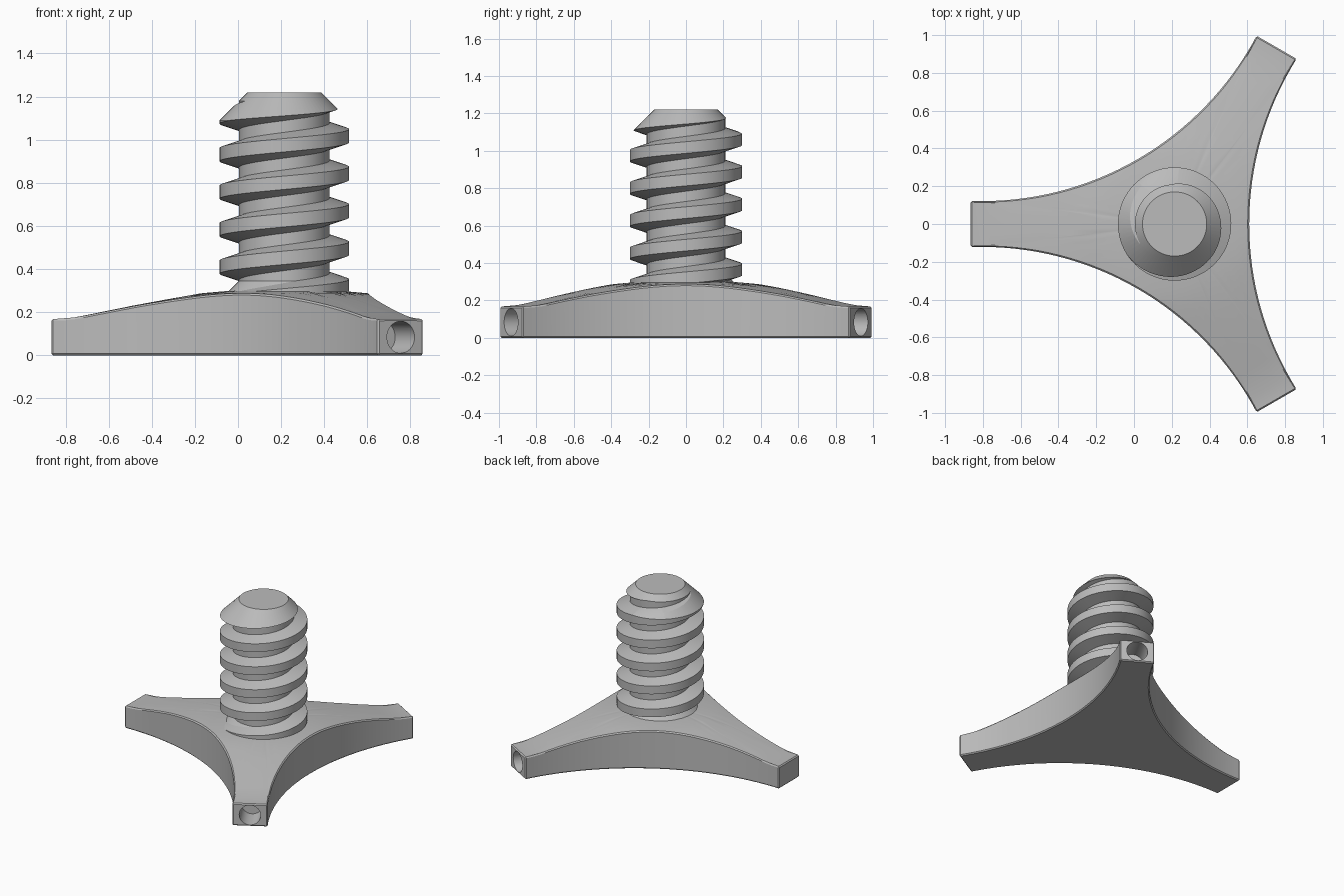
import bpy, bmesh, math
from mathutils import Vector, Matrix

old = bpy.data.objects.get("Cube")
if old:
    bpy.data.objects.remove(old, do_unlink=True)

HUB_X = 0.215          # screw axis
ARM, HALF, WAIST = 1.08, 0.122, 0.395
PITCH, TOP = 0.174, 1.22

grey = bpy.data.materials.new("plain_grey")
grey.use_nodes = True
colour = (0.5, 0.5, 0.5, 1)
grey.diffuse_color = colour
grey.node_tree.nodes["Principled BSDF"].inputs["Base Color"].default_value = colour


def make_object(name, bm):
    bmesh.ops.recalc_face_normals(bm, faces=bm.faces)
    mesh = bpy.data.meshes.new(name)
    bm.to_mesh(mesh)
    bm.free()
    mesh.materials.append(grey)
    obj = bpy.data.objects.new(name, mesh)
    obj.location.x = HUB_X
    bpy.context.collection.objects.link(obj)
    return obj


def activate(obj):
    bpy.ops.object.select_all(action='DESELECT')
    obj.select_set(True)
    bpy.context.view_layer.objects.active = obj


def smooth(obj):
    activate(obj)
    bpy.ops.object.shade_smooth_by_angle(angle=math.radians(28))


def boolean(obj, cutter, operation):
    mod = obj.modifiers.new("cut", 'BOOLEAN')
    mod.operation, mod.object, mod.solver = operation, cutter, 'EXACT'
    activate(obj)
    bpy.ops.object.modifier_apply(modifier=mod.name)
    bpy.data.objects.remove(cutter, do_unlink=True)


def lathe(name, profile, sides=72):
    bm = bmesh.new()
    verts = [bm.verts.new((r, 0, z)) for r, z in profile]
    edges = [bm.edges.new(pair) for pair in zip(verts, verts[1:])]
    bmesh.ops.spin(bm, geom=verts + edges, axis=(0, 0, 1), cent=(0, 0, 0),
                   angle=math.tau, steps=sides, use_duplicate=False)
    bmesh.ops.remove_doubles(bm, verts=bm.verts, dist=1e-5)
    return make_object(name, bm)


def top_height(r):
    knots = [(0, 0.31), (0.25, 0.3), (WAIST, 0.287), (0.7, 0.231), (1.0, 0.17), (1.2, 0.165)]
    for (r0, z0), (r1, z1) in zip(knots, knots[1:]):
        if r <= r1:
            return z0 + (z1 - z0) * (r - r0) / (r1 - r0)
    return knots[-1][1]


# Three-armed base outline: a concave arc between each pair of arms, then an arm end
def base_outline():
    rot = Matrix.Rotation(math.radians(60), 2)
    corner = rot @ Vector((ARM, -HALF))
    sag = corner.x - WAIST
    radius = (corner.y ** 2 + sag ** 2) / (2 * sag)
    sweep = math.asin(corner.y / radius)
    steps = 32
    side = []
    for i in range(steps + 1):
        a = sweep * (2 * i / steps - 1)
        side.append(Vector((WAIST + radius * (1 - math.cos(a)), radius * math.sin(a))))
    side += [rot @ Vector((ARM, HALF * k)) for k in (-0.5, 0, 0.5)]
    return [Matrix.Rotation(math.tau * n / 3, 2) @ p for n in range(3) for p in side]


# Base: flat underside, straight walls, gently conical top
outline = base_outline()
bm = bmesh.new()
count = len(outline)
rings = [[bm.verts.new((p.x, p.y, 0)) for p in outline]]
for f in (1, 0.926, 0.8, 0.65, 0.5, 0.35, 0.2):
    rings.append([bm.verts.new((p.x * f, p.y * f, top_height(p.length * f))) for p in outline])
for low, high in zip(rings, rings[1:]):
    for i in range(count):
        j = (i + 1) % count
        bm.faces.new((low[i], low[j], high[j], high[i]))
bm.faces.new(rings[0][::-1])
bm.faces.new(rings[-1])
base = make_object("tripod_base", bm)
bevel = base.modifiers.new("edge_chamfer", 'BEVEL')
bevel.width, bevel.segments = 0.008, 1
bevel.limit_method, bevel.angle_limit = 'ANGLE', math.radians(40)
activate(base)
bpy.ops.object.modifier_apply(modifier=bevel.name)

# Blind round hole in each arm end
for n in range(3):
    angle = math.radians(60 + 120 * n)
    bm = bmesh.new()
    bmesh.ops.create_cone(bm, cap_ends=True, segments=40, radius1=0.074, radius2=0.074, depth=0.36)
    bm.transform(Matrix.Rotation(angle, 4, 'Z') @ Matrix.Translation((ARM, 0, 0.084))
                 @ Matrix.Rotation(math.pi / 2, 4, 'Y'))
    boolean(base, make_object("hole_cutter", bm), 'DIFFERENCE')
smooth(base)

# Screw core with flared collar and chamfered tip
core = lathe("screw_core", [(0, 0.15), (0.275, 0.15), (0.275, 0.28), (0.21, 0.345),
                            (0.21, TOP - 0.04), (0.17, TOP), (0, TOP)])
smooth(core)

# Right-handed trapezoid thread, swept along the helix
bm = bmesh.new()
section = [(0.19, -0.066), (0.3, -0.031), (0.3, 0.031), (0.19, 0.066)]
per_turn, first, last = 72, -4.4, 1.5
loops = []
for i in range(round((last - first) * per_turn) + 1):
    turn = first + i / per_turn
    a = math.tau * turn
    z = 1.018 + PITCH * turn
    loops.append([bm.verts.new((r * math.cos(a), r * math.sin(a), z + dz)) for r, dz in section])
for a, b in zip(loops, loops[1:]):
    for i in range(4):
        j = (i + 1) % 4
        bm.faces.new((a[i], a[j], b[j], b[i]))
bm.faces.new(loops[0])
bm.faces.new(loops[-1])
thread = make_object("screw_thread", bm)

# Trim the thread to the conical tip
envelope = lathe("tip_envelope", [(0, 0.1), (0.35, 0.1), (0.35, TOP - 0.18), (0.17, TOP), (0, TOP)])
boolean(thread, envelope, 'INTERSECT')
smooth(thread)
